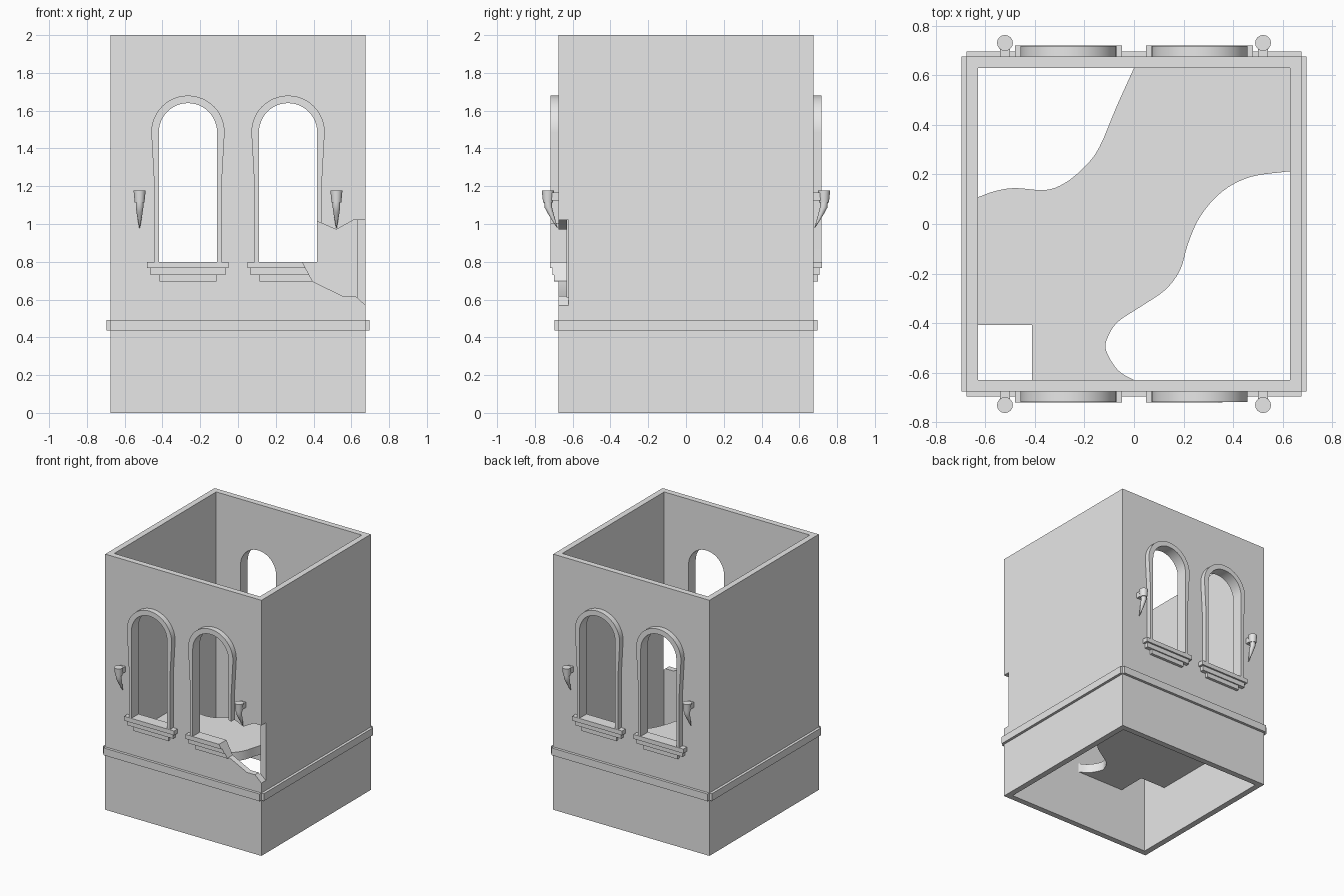
import bpy, bmesh, math
from mathutils import Vector

if "Cube" in bpy.data.objects:
    bpy.data.objects.remove(bpy.data.objects["Cube"])

stone = bpy.data.materials.new("grey stone")
stone.diffuse_color = (0.8, 0.8, 0.8, 1)
stone.use_nodes = True
stone.node_tree.nodes["Principled BSDF"].inputs["Base Color"].default_value = stone.diffuse_color

OUT, INN = 0.676, 0.63           # wall outer / inner half widths
WX, SPRING, R = 0.265, 1.486, 0.154  # window centre, arch spring height, radius
SILL = 0.80


def skin(name, loops, ring=False):
    """Solid skinned over matching point loops; ring joins last loop to first."""
    bm = bmesh.new()
    rows = [[bm.verts.new(p) for p in lp] for lp in loops]
    n = len(rows[0])
    pairs = list(zip(rows, rows[1:])) + ([(rows[-1], rows[0])] if ring else [])
    for a, b in pairs:
        for i in range(n):
            j = (i + 1) % n
            bm.faces.new((a[i], a[j], b[j], b[i]))
    if not ring:
        bm.faces.new(rows[0])
        bm.faces.new(rows[-1])
    bmesh.ops.recalc_face_normals(bm, faces=bm.faces)
    me = bpy.data.meshes.new(name)
    bm.to_mesh(me)
    bm.free()
    me.materials.append(stone)
    ob = bpy.data.objects.new(name, me)
    bpy.context.collection.objects.link(ob)
    return ob


def rect(x0, x1, y0, y1, z):
    return [(x0, y0, z), (x1, y0, z), (x1, y1, z), (x0, y1, z)]


def square(h, z):
    return rect(-h, h, -h, h, z)


def prism_y(name, pts, y0, y1):
    return skin(name, [[(x, y, z) for x, z in pts] for y in (y0, y1)])


def cut(ob, cutter):
    m = ob.modifiers.new("cut", 'BOOLEAN')
    m.operation, m.solver, m.object = 'DIFFERENCE', 'EXACT', cutter
    bpy.context.view_layer.objects.active = ob
    bpy.ops.object.modifier_apply(modifier=m.name)


def smooth(ob):
    bpy.ops.object.select_all(action='DESELECT')
    ob.select_set(True)
    bpy.context.view_layer.objects.active = ob
    bpy.ops.object.shade_smooth_by_angle(angle=math.radians(30))


def curve(pts, steps=4):
    """Catmull-Rom curve through the points."""
    p = [Vector(q) for q in pts]
    p = [2 * p[0] - p[1]] + p + [2 * p[-1] - p[-2]]
    out = []
    for a, b, c, d in zip(p, p[1:], p[2:], p[3:]):
        for s in range(steps):
            t = s / steps
            out.append(0.5 * (2 * b + (c - a) * t + (2 * a - 5 * b + 4 * c - d) * t * t
                              + (3 * b - a - 3 * c + d) * t ** 3))
    return out + [p[-2]]


def arch(r, foot):
    """Window outline, right foot over the arch to left foot."""
    arc = [(r * math.cos(math.pi * i / 24), SPRING + r * math.sin(math.pi * i / 24))
           for i in range(25)]
    return [(foot, SILL), (foot, 1.2)] + arc + [(-foot, 1.2), (-foot, SILL)]


# Open square tower wall
wall = skin("tower_wall", [square(OUT, 0), square(OUT, 2), square(INN, 2), square(INN, 0)], True)

# Window openings through front and back
for cx in (-WX, WX):
    c = prism_y("opening_cutter", [(cx + x, z) for x, z in arch(R, R)], -1, 1)
    cut(wall, c)
    bpy.data.objects.remove(c)

# Broken corner of the front wall
hole = [(0.34, 0.80), (0.395, 0.697), (0.55, 0.62), (0.62, 0.62), (0.72, 0.53),
        (0.72, 1.02), (0.61, 1.02), (0.52, 0.97), (0.41, 1.018), (0.34, 1.018)]
breach = prism_y("breach_cutter", hole, -0.9, -0.622)
breach.hide_render = True
cut(wall, breach)
smooth(wall)

# Window frames, stepped sills and torches on front and back
inner, outer = arch(R, R), arch(0.194, 0.178)
for s, side in ((-1, "front"), (1, "back")):
    for cx, lr in ((-WX, "left"), (WX, "right")):
        frame = skin(f"window_frame_{side}_{lr}", [
            [(cx + a, s * 0.718, b), (cx + c, s * 0.718, d),
             (cx + c, s * 0.675, d), (cx + a, s * 0.675, b)]
            for (a, b), (c, d) in zip(inner, outer)])
        steps = []
        for w, dep, top, bot in ((0.216, 0.72, SILL, 0.766), (0.198, 0.707, 0.766, 0.73),
                                 (0.15, 0.698, 0.73, 0.695)):
            for z in (top, bot):
                steps.append(rect(cx - w, cx + w, s * 0.66, s * dep, z))
        sill = skin(f"window_sill_{side}_{lr}", steps)
        if side == "front" and lr == "right":
            cut(frame, breach)
            cut(sill, breach)
        smooth(frame)

        # Torch: cup on a curved tapering horn, held by a bracket
        tx = math.copysign(0.521, cx)
        rings = [(1.178, 0.731, 0.032), (1.115, 0.731, 0.026), (1.115, 0.731, 0.02),
                 (1.088, 0.729, 0.02), (1.06, 0.718, 0.016), (1.03, 0.705, 0.011),
                 (0.98, 0.682, 0.002)]
        smooth(skin(f"torch_{side}_{lr}", [
            [(tx + r * math.cos(k * math.pi / 8), s * (y + r * math.sin(k * math.pi / 8)), z)
             for k in range(16)] for z, y, r in rings]))
        skin(f"torch_bracket_{side}_{lr}",
             [rect(tx - 0.02, tx + 0.02, s * 0.67, s * 0.712, z) for z in (1.125, 1.168)])
bpy.data.objects.remove(breach)

# Band around the base, notched at the corners
B = 0.697
quarter = [(B, -OUT), (B, OUT), (OUT, OUT)]
cross = []
for px, py in ((1, 0), (0, 1), (-1, 0), (0, -1)):
    cross += [(x * px - y * py, x * py + y * px) for x, y in quarter]
skin("base_band", [[(x * k, y * k, z) for x, y in cross]
                   for k, z in ((1, 0.435), (1, 0.492), (0.95, 0.492), (0.95, 0.435))], True)

# Broken inner floor with a square hatch
left_edge = curve([(0, INN), (-.07, .475), (-.14, .31), (-.2, .23), (-.28, .165), (-.36, .137),
                   (-.48, .145), (-.56, .133), (-INN, .108)])
right_edge = curve([(0, -INN), (-.065, -.59), (-.113, -.51), (-.105, -.455), (-.065, -.395),
                    (.025, -.335), (.125, -.267), (.186, -.186), (.218, -.08), (.267, .03),
                    (.355, .13), (.47, .19), (INN, .213)])
outline = (left_edge + [(-INN, -.407), (-.412, -.407), (-.412, -INN)]
           + right_edge + [(INN, INN)])
smooth(skin("broken_floor", [[(p[0], p[1], z) for p in outline] for z in (0.435, 0.505)]))
